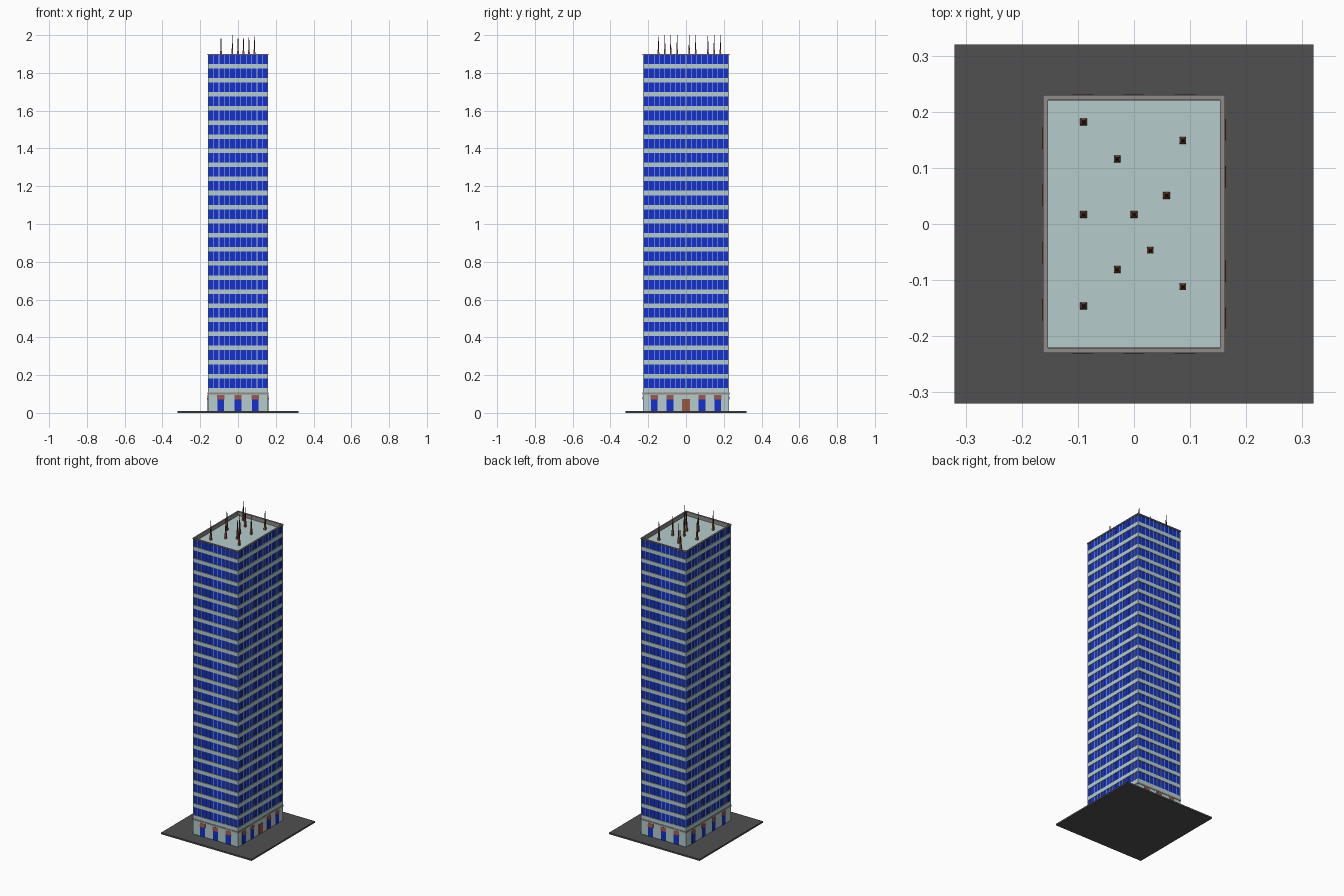
import bpy, bmesh, math
from mathutils import Matrix, Vector

if "Cube" in bpy.data.objects:
    bpy.data.objects.remove(bpy.data.objects["Cube"])


def material(name, rgb):
    m = bpy.data.materials.new(name)
    m.diffuse_color = (*rgb, 1)
    m.use_nodes = True
    m.node_tree.nodes["Principled BSDF"].inputs["Base Color"].default_value = m.diffuse_color
    return m


PALE = material("pale_panel", (0.46, 0.60, 0.60))
BLUE = material("blue_glass", (0.006, 0.03, 0.62))
BROWN = material("brown", (0.32, 0.09, 0.055))
DARK = material("dark_paving", (0.08, 0.08, 0.08))
METAL = material("dark_metal", (0.06, 0.025, 0.02))
TRIM = material("grey_trim", (0.28, 0.26, 0.25))


def box(bm, lo, hi, mat=Matrix()):
    lo, hi = Vector(lo), Vector(hi)
    m = mat @ Matrix.Translation((lo + hi) / 2) @ Matrix.Diagonal((*(hi - lo), 1))
    return bmesh.ops.create_cube(bm, size=1, matrix=m)["verts"]


def slab(bm, hx, hy, z0, z1):
    return box(bm, (-hx, -hy, z0), (hx, hy, z1))


def ring(bm, hx, hy, t, z0, z1):
    for s in (-1, 1):
        a, b = sorted((s * hx, s * (hx - t)))
        box(bm, (a, -hy, z0), (b, hy, z1))
        a, b = sorted((s * hy, s * (hy - t)))
        box(bm, (-hx + t, a, z0), (hx - t, b, z1))


def finish(bm, name, mat):
    bmesh.ops.recalc_face_normals(bm, faces=bm.faces)
    me = bpy.data.meshes.new(name)
    bm.to_mesh(me)
    bm.free()
    ob = bpy.data.objects.new(name, me)
    me.materials.append(mat)
    bpy.context.collection.objects.link(ob)
    return ob


HX, HY = 0.16, 0.227
Z0, Z1, FLOORS = 0.108, 1.898, 24
STEP = (Z1 - Z0) / FLOORS
ROOF = 1.876

# Paving and ground storey
bm = bmesh.new()
slab(bm, 0.32, 0.32, 0, 0.01)
finish(bm, "paving", DARK)
bm = bmesh.new()
slab(bm, HX, HY, 0.01, 0.098)
finish(bm, "ground_storey", PALE)
bm = bmesh.new()
slab(bm, HX + 0.002, HY + 0.002, 0.098, Z0)
finish(bm, "ground_cornice", TRIM)

# Glass core of the tower
bm = bmesh.new()
slab(bm, HX - 0.004, HY - 0.004, Z0, ROOF - 0.004)
ring(bm, HX - 0.004, HY - 0.004, 0.002, ROOF - 0.004, Z1 - 0.004)
finish(bm, "glass_core", BLUE)

# Spandrel band under each window row
bm = bmesh.new()
for i in range(FLOORS):
    z = Z0 + i * STEP
    ring(bm, HX, HY, 0.006, z, z + 0.024)
finish(bm, "spandrel_bands", PALE)

# Facade frames: local x runs along the wall, local -y points outward
SIDES = {
    "front": (Matrix(), HX, HY),
    "right": (Matrix.Rotation(math.pi / 2, 4, 'Z'), HY, HX),
    "back": (Matrix.Rotation(math.pi, 4, 'Z'), HX, HY),
    "left": (Matrix.Rotation(-math.pi / 2, 4, 'Z'), HY, HX),
}

# Thin mullions between windows
bm = bmesh.new()
for mat, half, depth in SIDES.values():
    n = round(2 * half / 0.029)
    for i in range(n + 1):
        x = -half + 0.002 + (2 * half - 0.004) * i / n
        box(bm, (x - 0.0015, -depth + 0.001, Z0), (x + 0.0015, -depth + 0.005, Z1 - 0.002), mat)
finish(bm, "mullions", PALE)

# Roof deck and parapet cap
bm = bmesh.new()
slab(bm, HX - 0.006, HY - 0.006, ROOF - 0.004, ROOF)
finish(bm, "roof_deck", PALE)
bm = bmesh.new()
ring(bm, HX + 0.002, HY + 0.003, 0.009, Z1 - 0.004, Z1 + 0.003)
ring(bm, HX - 0.006, HY - 0.006, 0.001, ROOF, Z1)
finish(bm, "parapet", TRIM)

# Street-level windows with sloping awnings
OPENINGS = {
    "front": (-0.091, 0, 0.091),
    "back": (-0.091, 0, 0.091),
    "right": (-0.168, -0.084, 0.084, 0.168),
    "left": (-0.153, -0.051, 0.051, 0.153),
}
glass, awning = bmesh.new(), bmesh.new()
for side, xs in OPENINGS.items():
    mat, half, d = SIDES[side]
    for x in xs:
        box(glass, (x - 0.018, -d - 0.001, 0.01), (x + 0.018, -d + 0.004, 0.072), mat)
        verts = box(awning, (x - 0.019, -d - 0.004, 0.070), (x + 0.019, -d + 0.002, 0.094), mat)
        inv = mat.inverted()
        for v in verts:
            p = inv @ v.co
            if p.z > 0.08 and p.y < -d:
                p.y = -d - 0.001
                v.co = mat @ p
finish(glass, "street_windows", BLUE)
finish(awning, "awnings", BROWN)

# Double entrance door on the right side
bm = bmesh.new()
for s in (-1, 1):
    a, b = sorted((s * 0.001, s * 0.021))
    box(bm, (a, -HX - 0.002, 0.01), (b, -HX + 0.004, 0.074), SIDES["right"][0])
finish(bm, "entrance_door", BROWN)

# Rooftop antennas: tapered square foot and thin needle
SPOTS = [(-0.09, 0.182), (0.087, 0.149), (-0.03, 0.116), (0.058, 0.051), (-0.09, 0.017),
         (0, 0.017), (0.029, -0.047), (-0.03, -0.081), (0.087, -0.112), (-0.09, -0.146)]
feet, needles = bmesh.new(), bmesh.new()


def spike(bm, x, y, z0, z1, r0, r1):
    m = Matrix.Translation((x, y, (z0 + z1) / 2)) @ Matrix.Rotation(math.pi / 4, 4, 'Z')
    bmesh.ops.create_cone(bm, cap_ends=True, segments=4, radius1=r0, radius2=r1,
                          depth=z1 - z0, matrix=m)


for x, y in SPOTS:
    spike(feet, x, y, ROOF, 1.925, 0.0085, 0.005)
    spike(needles, x, y, 1.925, 2.0, 0.0045, 0.001)
finish(feet, "antenna_feet", BROWN)
finish(needles, "antenna_needles", METAL)
